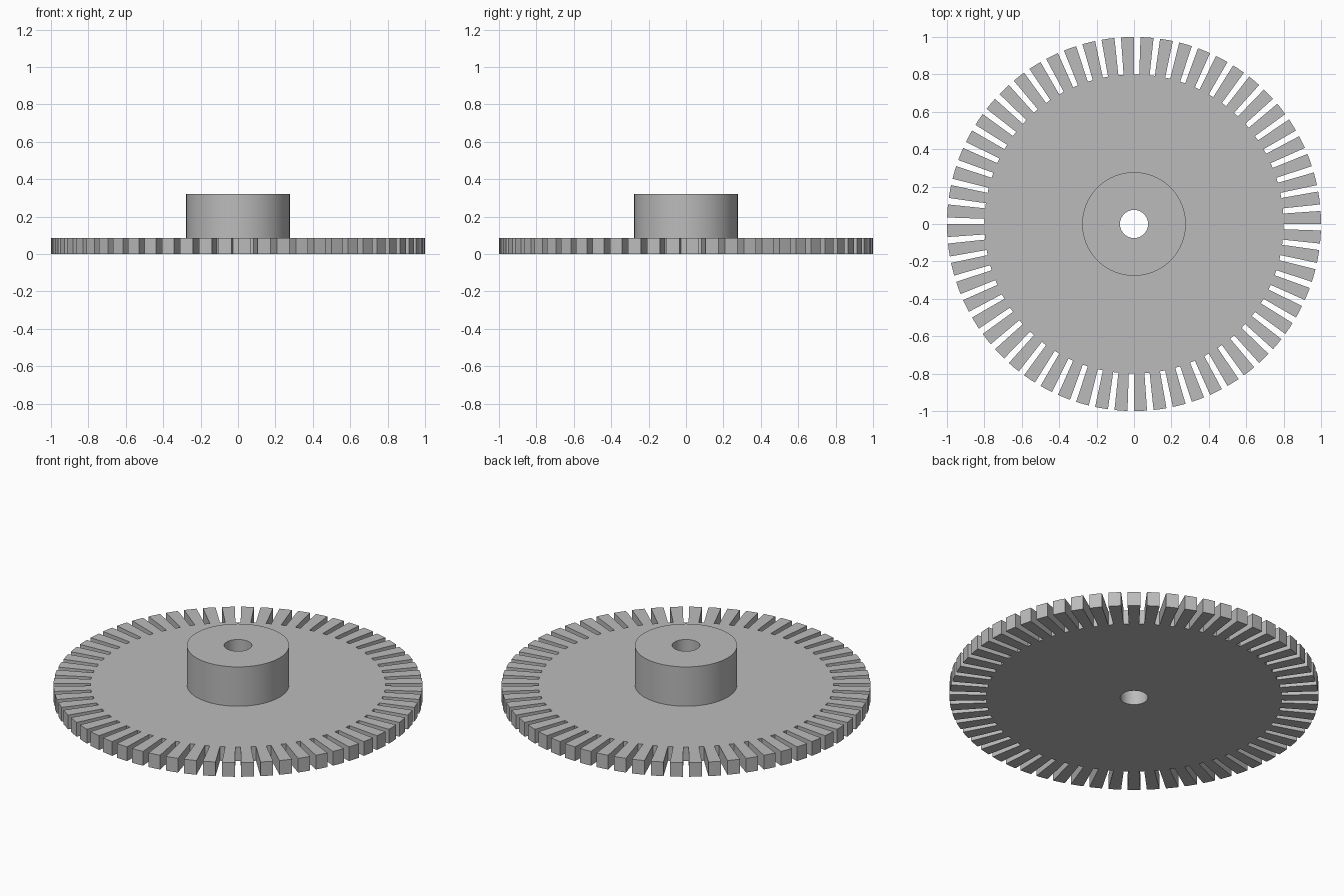
import bpy
import bmesh
from math import cos, sin, radians, atan2, degrees

cube = bpy.data.objects.get("Cube")
if cube:
    bpy.data.objects.remove(cube, do_unlink=True)

# Main dimensions
TEETH = 60
STEPS = TEETH * 3          # each pitch: one slot step, two tooth steps
R_BORE, R_HUB, R_ROOT, R_TIP = 0.075, 0.277, 0.8, 1.0
Z_PLATE, Z_HUB = 0.085, 0.32

grey = bpy.data.materials.new("plain_grey")
grey.use_nodes = True
colour = (0.5, 0.5, 0.5, 1)
grey.diffuse_color = colour
grey.node_tree.nodes["Principled BSDF"].inputs["Base Color"].default_value = colour

# Plate and bored hub: one closed profile turned around z
profile = [(R_BORE, 0), (R_ROOT, 0), (R_ROOT, Z_PLATE),
           (R_HUB, Z_PLATE), (R_HUB, Z_HUB), (R_BORE, Z_HUB)]
bm = bmesh.new()
rings = []
for i in range(STEPS):
    a = radians(360 / STEPS * i)
    rings.append([bm.verts.new((r * cos(a), r * sin(a), z)) for r, z in profile])
rim = []
for i in range(STEPS):
    here, ahead = rings[i], rings[(i + 1) % STEPS]
    for j in range(len(profile)):
        k = (j + 1) % len(profile)
        face = bm.faces.new((here[j], ahead[j], ahead[k], here[k]))
        # The last step of every pitch stays open as a slot
        if j == 1 and i % 3 != 2:
            rim.append(face)

# Teeth: pull the rim faces straight outwards
grown = bmesh.ops.extrude_face_region(bm, geom=rim)["geom"]
bmesh.ops.delete(bm, geom=[f for f in rim if f.is_valid], context='FACES_ONLY')
for v in (g for g in grown if isinstance(g, bmesh.types.BMVert)):
    v.co.x *= R_TIP / R_ROOT
    v.co.y *= R_TIP / R_ROOT
bmesh.ops.recalc_face_normals(bm, faces=bm.faces)

mesh = bpy.data.meshes.new("gear_wheel_with_hub")
bm.to_mesh(mesh)
bm.free()
mesh.materials.append(grey)
gear = bpy.data.objects.new("gear_wheel_with_hub", mesh)
bpy.context.collection.objects.link(gear)

# Smooth round walls, crisp edges
bpy.context.view_layer.objects.active = gear
gear.select_set(True)
bpy.ops.object.shade_smooth_by_angle(angle=radians(30))
